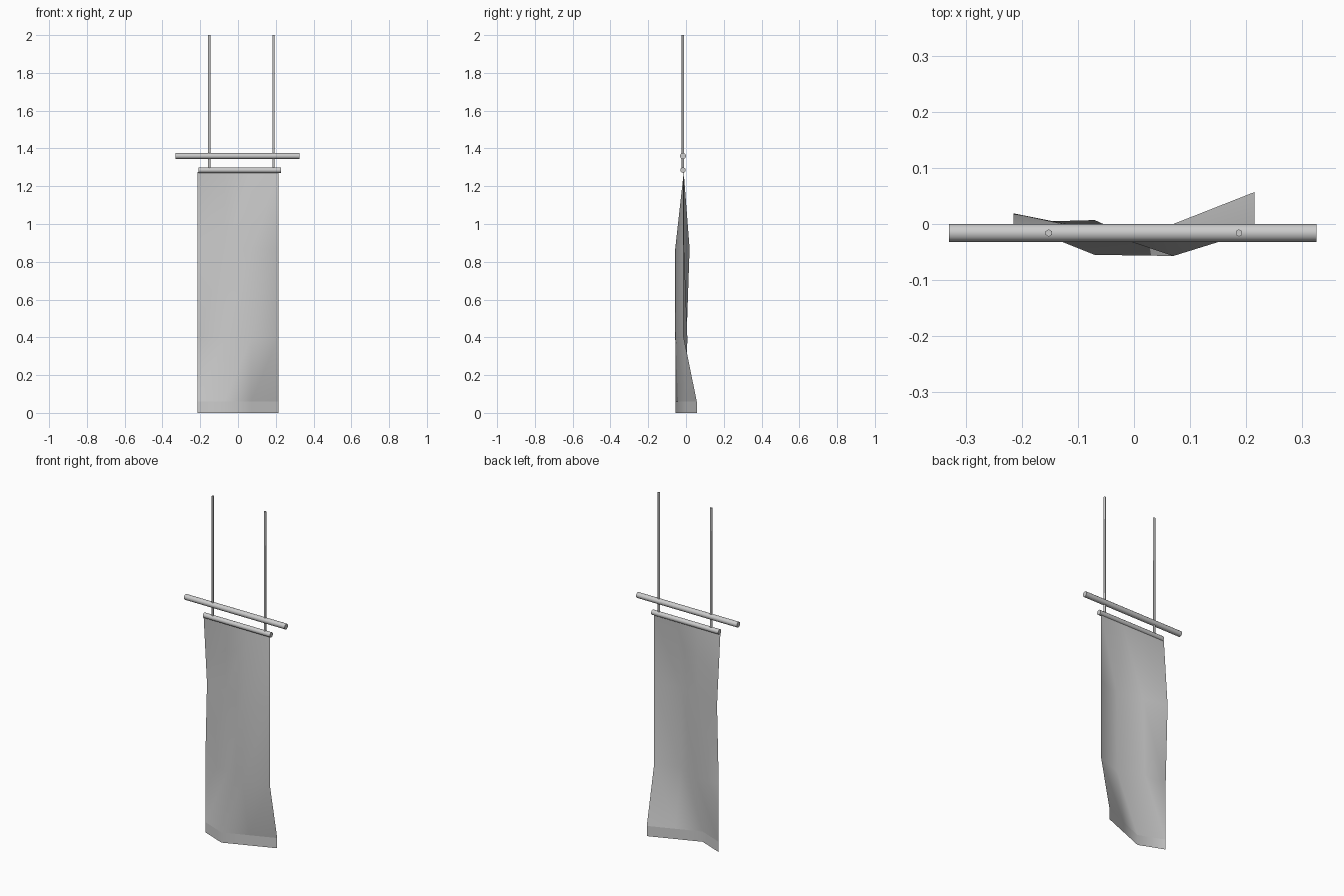
import bpy, bmesh, math
from mathutils import Vector

if "Cube" in bpy.data.objects:
    bpy.data.objects.remove(bpy.data.objects["Cube"])

Y = -0.016  # plane of the rods and ropes
COLS = [-0.215, -0.07, 0.07, 0.215]


def smooth(obj, angle):
    bpy.ops.object.select_all(action='DESELECT')
    obj.select_set(True)
    bpy.context.view_layer.objects.active = obj
    bpy.ops.object.shade_smooth_by_angle(angle=math.radians(angle))


def rod(name, a, b, radius, sides):
    a, b = Vector(a), Vector(b)
    bpy.ops.mesh.primitive_cylinder_add(
        vertices=sides, radius=radius, depth=(b - a).length, location=(a + b) / 2,
        rotation=(b - a).to_track_quat('Z', 'Y').to_euler())
    obj = bpy.context.object
    obj.name = name
    smooth(obj, 62)


def sheet(name, rows):
    """Single-sided cloth; each row is (z, y at every column)."""
    bm = bmesh.new()
    grid = [[bm.verts.new((x, y, z)) for x, y in zip(COLS, ys)] for z, ys in rows]
    for lo, hi in zip(grid, grid[1:]):
        for i in range(len(COLS) - 1):
            bm.faces.new((lo[i], lo[i + 1], hi[i + 1]))
            bm.faces.new((lo[i], hi[i + 1], hi[i]))
    mesh = bpy.data.meshes.new(name)
    bm.to_mesh(mesh)
    bm.free()
    obj = bpy.data.objects.new(name, mesh)
    bpy.context.collection.objects.link(obj)
    smooth(obj, 60)


# Crossbar and the rod carrying the cloth
rod("crossbar", (-0.33, Y, 1.36), (0.325, Y, 1.36), 0.016, 12)
rod("banner_rod", (-0.208, Y, 1.285), (0.228, Y, 1.285), 0.0145, 12)

# Hanging ropes
for side, x in (("left", -0.152), ("right", 0.187)):
    rod(f"{side}_rope", (x, Y, 1.285), (x, Y, 2.0), 0.0065, 6)

# Rippled banner and its hem
hem_y = [0.003, -0.055, 0.0, 0.057]
sheet("banner_cloth", [
    (0.06, hem_y),
    (0.40, [0.003, 0.007, -0.057, -0.012]),
    (0.87, [0.019, -0.010, -0.057, -0.012]),
    (1.275, [-0.012] * 4),
])
sheet("banner_hem", [(0.0, hem_y), (0.06, hem_y)])
